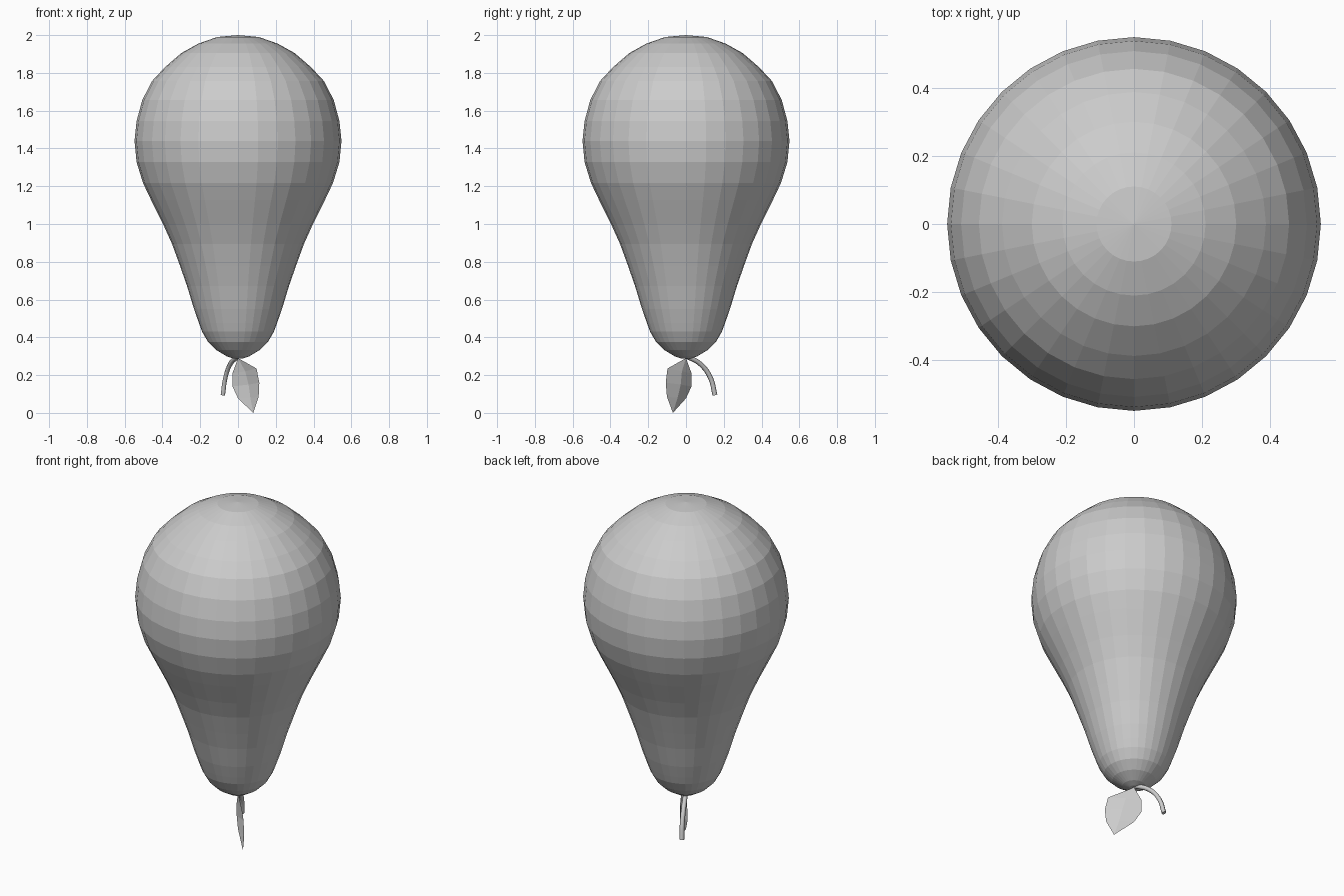
import bpy, bmesh
from math import sin, cos, pi

if "Cube" in bpy.data.objects:
    bpy.data.objects.remove(bpy.data.objects["Cube"])


def make_object(name, bm):
    bmesh.ops.recalc_face_normals(bm, faces=bm.faces)
    mesh = bpy.data.meshes.new(name)
    bm.to_mesh(mesh)
    bm.free()
    obj = bpy.data.objects.new(name, mesh)
    bpy.context.collection.objects.link(obj)
    return obj


# Fruit body: lathed profile (radius, height), 32 flat sides
profile = [(0.11, 1.99), (0.21, 1.955), (0.30, 1.905), (0.387, 1.83),
           (0.455, 1.757), (0.507, 1.656), (0.537, 1.545), (0.548, 1.44),
           (0.537, 1.328), (0.503, 1.217), (0.46, 1.127), (0.397, 1.0),
           (0.349, 0.894), (0.307, 0.778), (0.27, 0.672), (0.233, 0.55),
           (0.207, 0.476), (0.19, 0.43), (0.159, 0.376), (0.115, 0.333),
           (0.06, 0.30), (0.025, 0.288)]
SIDES = 32
bm = bmesh.new()
rings = [[bm.verts.new((r * cos(2 * pi * i / SIDES), r * sin(2 * pi * i / SIDES), z))
          for i in range(SIDES)] for r, z in profile]
top = bm.verts.new((0, 0, 2.0))
bottom = bm.verts.new((0, 0, 0.29))
for i in range(SIDES):
    j = (i + 1) % SIDES
    bm.faces.new((top, rings[0][i], rings[0][j]))
    bm.faces.new((bottom, rings[-1][j], rings[-1][i]))
    for a, b in zip(rings, rings[1:]):
        bm.faces.new((a[i], b[i], b[j], a[j]))
make_object("pear_body", bm)

# Curved stem hanging from the narrow end
curve = bpy.data.curves.new("stem", 'CURVE')
curve.dimensions = '3D'
curve.bevel_depth = 0.013
curve.bevel_resolution = 1
curve.resolution_u = 4
curve.use_fill_caps = True
spline = curve.splines.new('BEZIER')
path = [(0, 0, 0.30), (-0.04, 0.075, 0.26), (-0.067, 0.13, 0.185), (-0.08, 0.153, 0.095)]
spline.bezier_points.add(len(path) - 1)
for p, co in zip(spline.bezier_points, path):
    p.co = co
    p.handle_left_type = p.handle_right_type = 'AUTO'
stem = bpy.data.objects.new("stem", curve)
bpy.context.collection.objects.link(stem)

# Leaf: thin folded sheet in the diagonal plane; u runs along x = -y
mid = [(0.0, 0.29, 0.0), (0.03, 0.22, 0.012), (0.042, 0.15, 0.02),
       (0.055, 0.08, 0.015), (0.075, 0.0, 0.008)]
left = [(-0.029, 0.21, 0.0), (-0.029, 0.14, 0.0), (0.0, 0.077, 0.0)]
right = [(0.098, 0.235, 0.0), (0.11, 0.16, 0.004), (0.105, 0.085, 0.006)]
bm = bmesh.new()


def leaf_verts(points):
    return [bm.verts.new((u + w * 0.7, -u + w * 0.7, z)) for u, z, w in points]


m = leaf_verts(mid)
for side in (leaf_verts(left), leaf_verts(right)):
    edge = [m[0]] + side + [m[-1]]
    for k in range(4):
        quad = [edge[k], edge[k + 1], m[k + 1], m[k]]
        bm.faces.new(list(dict.fromkeys(quad)))
make_object("leaf", bm)
